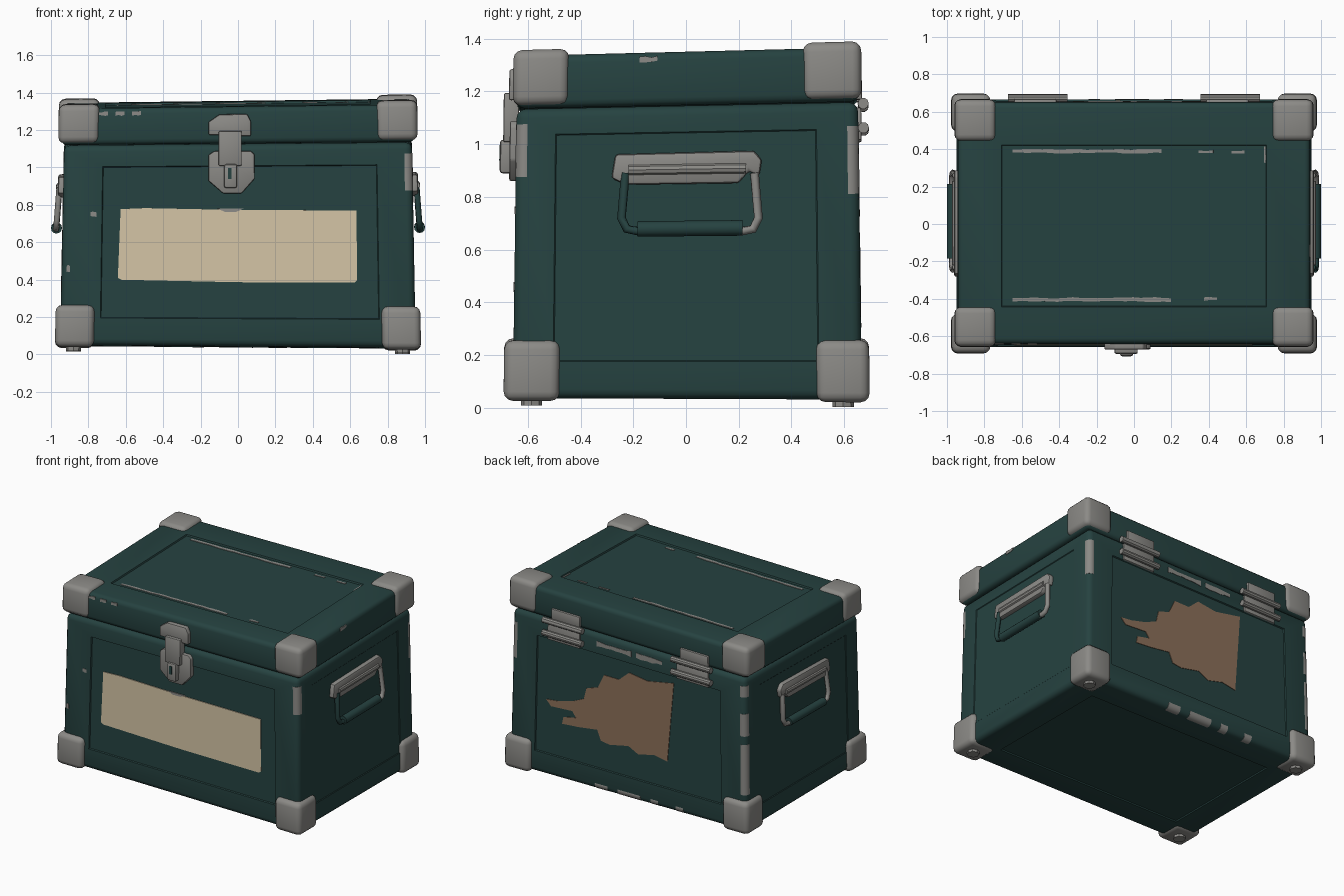
import bpy, bmesh, math, random
from mathutils import Vector

random.seed(4)
if "Cube" in bpy.data.objects:
    bpy.data.objects.remove(bpy.data.objects["Cube"])


def material(name, rgb):
    m = bpy.data.materials.new(name)
    m.use_nodes = True
    m.diffuse_color = (*rgb, 1)
    bsdf = next(n for n in m.node_tree.nodes if n.type == "BSDF_PRINCIPLED")
    bsdf.inputs["Base Color"].default_value = (*rgb, 1)
    bsdf.inputs["Roughness"].default_value = 0.7
    return m


GREEN = material("dark green paint", (0.019, 0.055, 0.052))
GREY = material("bare metal", (0.26, 0.255, 0.24))
CREAM = material("cream label", (0.66, 0.55, 0.38))
BROWN = material("brown paper", (0.26, 0.16, 0.10))


def warp(co):
    """Slight taper and lean shared by every part."""
    x, y, z = co
    s = 1 + 0.02 * (0.6 - z)
    k = z / 1.35
    lean = k * (0.012 * x + 0.025 * y) - (1 - k) * (0.008 * x + 0.005 * y)
    return Vector((x * s, y * s, z + lean))


def finish(name, bm, mat):
    bmesh.ops.recalc_face_normals(bm, faces=bm.faces)
    for v in bm.verts:
        v.co = warp(v.co)
    for f in bm.faces:
        f.smooth = True
    for e in bm.edges:
        e.smooth = e.calc_face_angle(0) < 0.6
    me = bpy.data.meshes.new(name)
    bm.to_mesh(me)
    bm.free()
    me.materials.append(mat)
    ob = bpy.data.objects.new(name, me)
    bpy.context.collection.objects.link(ob)
    return ob


def prism(name, axis, pts, d0, d1, mat, bevel=0, segments=2):
    """Outline in the plane across the axis (0, 1, 2), extruded from d0 to d1."""
    bm = bmesh.new()

    def place(p, d):
        c = list(p)
        c.insert(axis, d)
        return bm.verts.new(c)
    face = bm.faces.new([place(p, d0) for p in pts])
    out = bmesh.ops.extrude_face_region(bm, geom=[face])
    shift = Vector((0, 0, 0))
    shift[axis] = d1 - d0
    bmesh.ops.translate(bm, vec=shift,
                        verts=[g for g in out["geom"] if isinstance(g, bmesh.types.BMVert)])
    if bevel:
        bmesh.ops.bevel(bm, geom=bm.edges[:], offset=bevel, segments=segments,
                        profile=0.5, affect="EDGES", clamp_overlap=True)
    return finish(name, bm, mat)


def rect(u0, u1, v0, v1):
    return [(u0, v0), (u1, v0), (u1, v1), (u0, v1)]


def circle(u, v, r, n=16):
    return [(u + r * math.cos(math.tau * i / n), v + r * math.sin(math.tau * i / n))
            for i in range(n)]


def scratch(axis, u0, u1, v, width, d, upright=False):
    """Ragged worn strip, a thin plate centred on the surface at d."""
    n = max(3, int((u1 - u0) / 0.04))
    us = [u0 + (u1 - u0) * i / n for i in range(n + 1)]
    low = [(u, v - width * random.uniform(0.3, 0.6)) for u in us]
    high = [(u, v + width * random.uniform(0.3, 0.6)) for u in reversed(us)]
    pts = [(b, a) for a, b in low + high] if upright else low + high
    prism("worn_patch", axis, pts, d - 0.003, d + 0.003, GREY)


def panelled_box(name, lo, hi, bevel, panels):
    """Rounded box with sunken rectangular panels; key = (axis, sign)."""
    bm = bmesh.new()
    bmesh.ops.create_cube(bm, size=1)
    for v in bm.verts:
        v.co = Vector([hi[i] if v.co[i] > 0 else lo[i] for i in range(3)])
    bmesh.ops.bevel(bm, geom=bm.edges[:], offset=bevel, segments=3, profile=0.5, affect="EDGES")
    for (axis, sign), (r, depth) in panels.items():
        bm.normal_update()
        face = max((f for f in bm.faces if f.normal[axis] * sign > 0.99),
                   key=lambda f: f.calc_area())
        bmesh.ops.inset_individual(bm, faces=[face], thickness=0.03)
        mid = face.calc_center_median()
        a, b = [i for i in range(3) if i != axis]
        for v in face.verts:
            v.co[a] = r[0] if v.co[a] < mid[a] else r[1]
            v.co[b] = r[2] if v.co[b] < mid[b] else r[3]
        bm.normal_update()
        bmesh.ops.inset_individual(bm, faces=[face], thickness=0.006, depth=-depth)
    return finish(name, bm, GREEN)


# Body and lid
panelled_box("body", (-0.94, -0.65, 0.04), (0.94, 0.66, 1.138), 0.035, {
    (1, -1): ((-0.73, 0.75, 0.19, 1.02), 0.008),
    (1, 1): ((-0.74, 0.74, 0.19, 1.0), 0.008),
    (0, 1): ((-0.5, 0.5, 0.18, 1.04), 0.004),
    (0, -1): ((-0.5, 0.5, 0.18, 1.04), 0.004),
    (2, -1): ((-0.74, 0.74, -0.46, 0.46), 0.008)})
panelled_box("lid", (-0.955, -0.65, 1.14), (0.955, 0.66, 1.34), 0.03, {
    (2, 1): ((-0.72, 0.72, -0.45, 0.43), 0.01)})

# Metal corner caps and feet
for sx in (-1, 1):
    for y0, y1, b0, b1 in ((-0.665, -0.45, -0.685, -0.475), (0.45, 0.675, 0.49, 0.69)):
        prism("lid_corner", 2, rect(*sorted((sx * 0.75, sx * 0.972)), y0, y1),
              1.15, 1.362, GREY, 0.035, 3)
        prism("base_corner", 2, rect(*sorted((sx * 0.762, sx * 0.968)), b0, b1),
              0.03, 0.26, GREY, 0.035, 3)
        prism("foot", 2, circle(sx * 0.87, (b0 + b1) / 2, 0.04, 8), 0.012, 0.06, GREY)

# Front latch
prism("hasp_plate", 1, [(-0.16, 1.19), (-0.16, 1.26), (-0.1, 1.3), (0.05, 1.3), (0.07, 1.26),
                        (0.07, 1.18)], -0.64, -0.68, GREY, 0.008)
prism("latch_strap", 1, rect(-0.105, 0.02, 1.02, 1.21), -0.64, -0.7, GREY, 0.008)
prism("latch_keeper", 1, [(-0.16, 0.94), (-0.16, 1.08), (-0.13, 1.1), (0.07, 1.1), (0.09, 1.08),
                          (0.09, 0.95), (0.02, 0.87), (-0.08, 0.87)], -0.63, -0.675, GREY, 0.008)
prism("latch_staple", 1, rect(-0.075, -0.005, 0.9, 1.03), -0.65, -0.712, GREY, 0.012)
prism("latch_slot", 1, rect(-0.055, -0.035, 0.95, 1.01), -0.709, -0.714, GREEN)

# Rear hinges
for x0, x1 in ((-0.68, -0.36), (0.36, 0.68)):
    prism("hinge_upper_plate", 1, rect(x0 + 0.03, x1 - 0.06, 1.15, 1.225), 0.65, 0.676, GREY, 0.006)
    prism("hinge_lower_plate", 1, rect(x0 + 0.03, x1 - 0.03, 1.0, 1.12), 0.65, 0.672, GREY, 0.006)
    for z in (1.135, 1.045):
        prism("hinge_barrel", 0, circle(0.68, z, 0.021, 10), x0, x1, GREY)

# Side handles
for side, sx in (("left", 1), ("right", -1)):
    prism(side + "_handle_bracket", 0,
          [(-0.285, 0.87), (-0.27, 0.96), (0.26, 0.965), (0.29, 0.93), (0.28, 0.87),
           (0.24, 0.89), (0.2, 0.845), (-0.23, 0.845)], sx * 0.92, sx * 0.968, GREY, 0.012)
    prism(side + "_handle_pin", 1, circle(sx * 0.958, 0.9, 0.022, 10), -0.22, 0.23, GREY)
    prism(side + "_handle_grip", 1, circle(sx * 0.972, 0.678, 0.029, 12), -0.185, 0.215, GREEN)
    for end, y, inner in (("front", -0.245, 0.06), ("back", 0.275, -0.06)):
        cu = bpy.data.curves.new(side + "_handle_" + end + "_leg", "CURVE")
        cu.dimensions = "3D"
        cu.bevel_depth = 0.017
        cu.bevel_resolution = 1
        cu.use_fill_caps = True
        sp = cu.splines.new("POLY")
        path = [(0.955, y + inner / 4, 0.89), (0.968, y, 0.72),
                (0.972, y + inner / 3, 0.678), (0.972, y + inner * 1.2, 0.668)]
        sp.points.add(len(path) - 1)
        for p, (px, py, pz) in zip(sp.points, path):
            p.co = (sx * px, py, pz, 1)
        cu.materials.append(GREEN if (side, end) == ("left", "front") else GREY)
        bpy.context.collection.objects.link(bpy.data.objects.new(cu.name, cu))

# Front label and torn paper on the back
prism("front_label", 1, [(-0.64, 0.41), (-0.62, 0.4), (0, 0.388), (0.62, 0.387), (0.635, 0.4),
                         (0.635, 0.775), (0, 0.78), (-0.5, 0.792), (-0.63, 0.787)],
      -0.64, -0.647, CREAM)
prism("label_nick", 1, [(-0.11, 0.787), (-0.07, 0.77), (-0.01, 0.77), (0.03, 0.787)],
      -0.642, -0.649, GREY)
prism("torn_paper", 1, [(-0.36, 0.95), (-0.31, 0.38), (-0.2, 0.4), (-0.08, 0.37), (0.0, 0.41),
                        (0.15, 0.38), (0.22, 0.39), (0.25, 0.46), (0.4, 0.44), (0.53, 0.43),
                        (0.52, 0.48), (0.42, 0.5), (0.45, 0.54), (0.62, 0.53), (0.66, 0.57),
                        (0.57, 0.58), (0.45, 0.61), (0.36, 0.65), (0.34, 0.73), (0.25, 0.76),
                        (0.2, 0.86), (0.08, 0.86), (0.0, 0.93), (-0.15, 0.91)],
      0.65, 0.656, BROWN)

# Worn paint on the flat faces
for u0, u1, v, w in ((-0.66, 0.15, 0.395, 0.022), (0.35, 0.43, 0.392, 0.016),
                     (0.53, 0.6, 0.39, 0.016), (-0.66, 0.2, -0.41, 0.022),
                     (0.38, 0.45, -0.405, 0.02)):
    scratch(2, u0, u1, v, w, 1.331)
scratch(2, 0.33, 0.42, 0.71, 0.01, 1.331, upright=True)
for u0, u1 in ((-0.02, 0.26), (-0.27, -0.06)):
    scratch(1, u0, u1, 1.07, 0.035, 0.66)
scratch(1, -0.79, -0.76, 0.76, 0.025, -0.65)
scratch(1, -0.915, -0.895, 0.46, 0.035, -0.65)
scratch(0, -0.18, -0.11, 1.315, 0.02, 0.955)
for u in (-0.73, -0.64, -0.55):
    scratch(1, u - 0.025, u + 0.025, 1.31, 0.022, -0.65)

# Worn paint on the rounded edges
for x, y, z0, z1 in ((0.905, -0.615, 0.88, 1.08), (0.905, 0.625, 0.8, 1.05),
                     (-0.905, 0.625, 0.3, 0.66), (-0.905, 0.625, 0.72, 0.88),
                     (-0.905, 0.625, 1.0, 1.08)):
    prism("worn_upright_edge", 2, circle(x, y, 0.0365), z0, z1, GREY)
for x0, x1 in ((0.16, 0.26), (-0.1, 0.08), (-0.24, -0.18), (-0.44, -0.38)):
    prism("worn_bottom_edge", 0, circle(0.625, 0.075, 0.0365), x0, x1, GREY)
